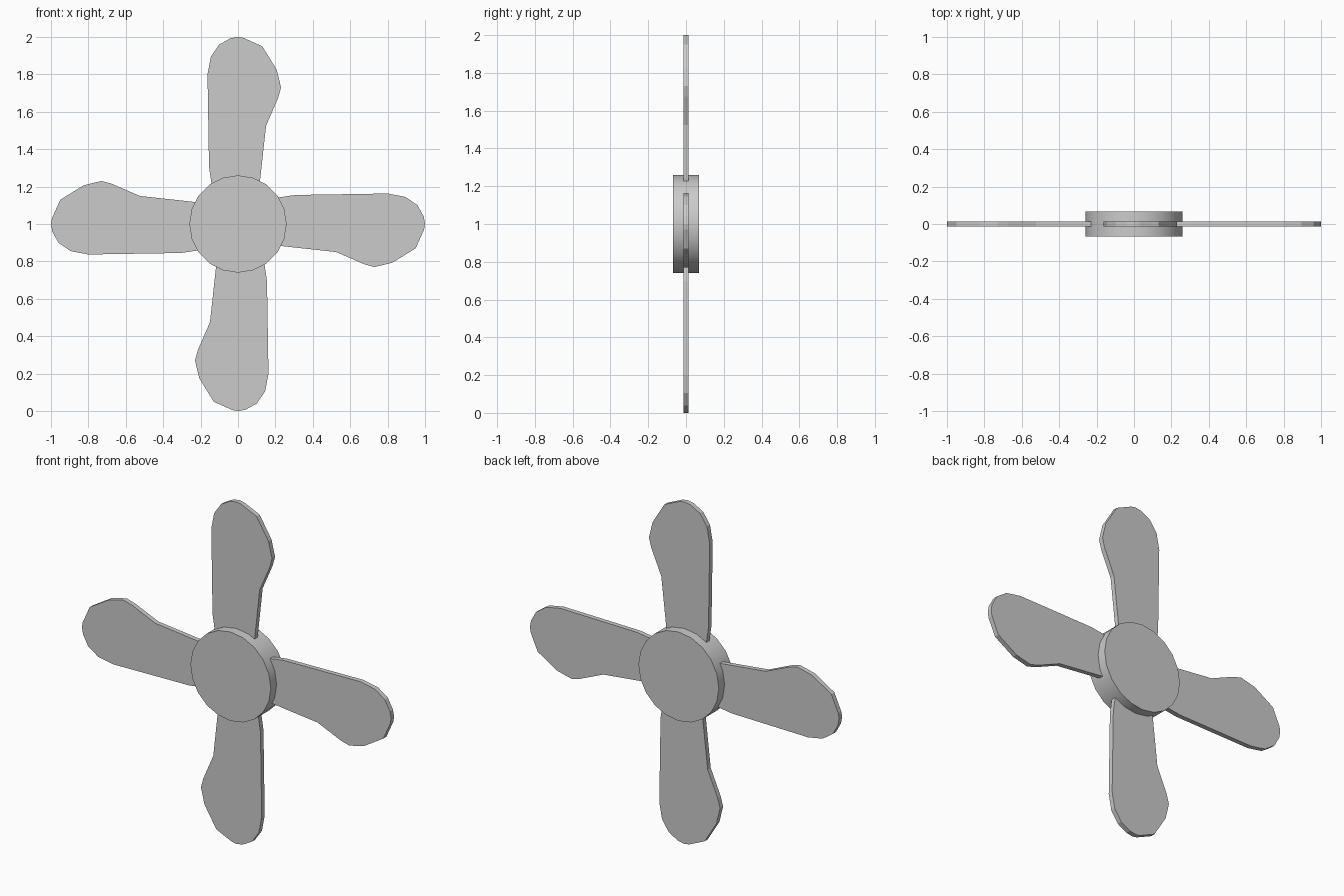
import bpy, bmesh
from math import radians
from mathutils import Matrix, Vector

if "Cube" in bpy.data.objects:
    bpy.data.objects.remove(bpy.data.objects["Cube"])

CENTRE = Vector((0, 0, 1))
HALF_BLADE = 0.014

# Outline of the upper blade, measured from the hub centre (x, z)
OUTLINE = [
    (0.11, 0.19), (0.118, 0.235), (0.15, 0.525), (0.215, 0.675), (0.23, 0.73),
    (0.207, 0.825), (0.13, 0.95), (0.03, 0.995), (0.0, 1.0), (-0.04, 0.993),
    (-0.10, 0.96), (-0.145, 0.895), (-0.163, 0.80), (-0.157, 0.43),
    (-0.155, 0.305), (-0.138, 0.19),
]


def finish(bm, name):
    bmesh.ops.recalc_face_normals(bm, faces=bm.faces[:])
    mesh = bpy.data.meshes.new(name)
    bm.to_mesh(mesh)
    bm.free()
    obj = bpy.data.objects.new(name, mesh)
    obj.location = CENTRE
    bpy.context.collection.objects.link(obj)
    return obj


def blade(name, angle):
    bm = bmesh.new()
    face = bm.faces.new([bm.verts.new((x, -HALF_BLADE, z)) for x, z in OUTLINE])
    ext = bmesh.ops.extrude_face_region(bm, geom=[face])
    moved = [g for g in ext["geom"] if isinstance(g, bmesh.types.BMVert)]
    bmesh.ops.translate(bm, verts=moved, vec=(0, 2 * HALF_BLADE, 0))
    bmesh.ops.rotate(bm, verts=bm.verts[:], cent=(0, 0, 0),
                     matrix=Matrix.Rotation(radians(angle), 3, 'Y'))
    return finish(bm, name)


# Four identical blades around the hub
for i, side in enumerate(("top", "right", "bottom", "left")):
    blade("blade_" + side, 90 * i)

# Round hub disc facing the front
bm = bmesh.new()
bmesh.ops.create_cone(bm, cap_ends=True, segments=20, radius1=0.26, radius2=0.26,
                      depth=0.136, matrix=Matrix.Rotation(radians(90), 4, 'X'))
hub = finish(bm, "hub")
bpy.context.view_layer.objects.active = hub
hub.select_set(True)
bpy.ops.object.shade_smooth_by_angle(angle=radians(40))
